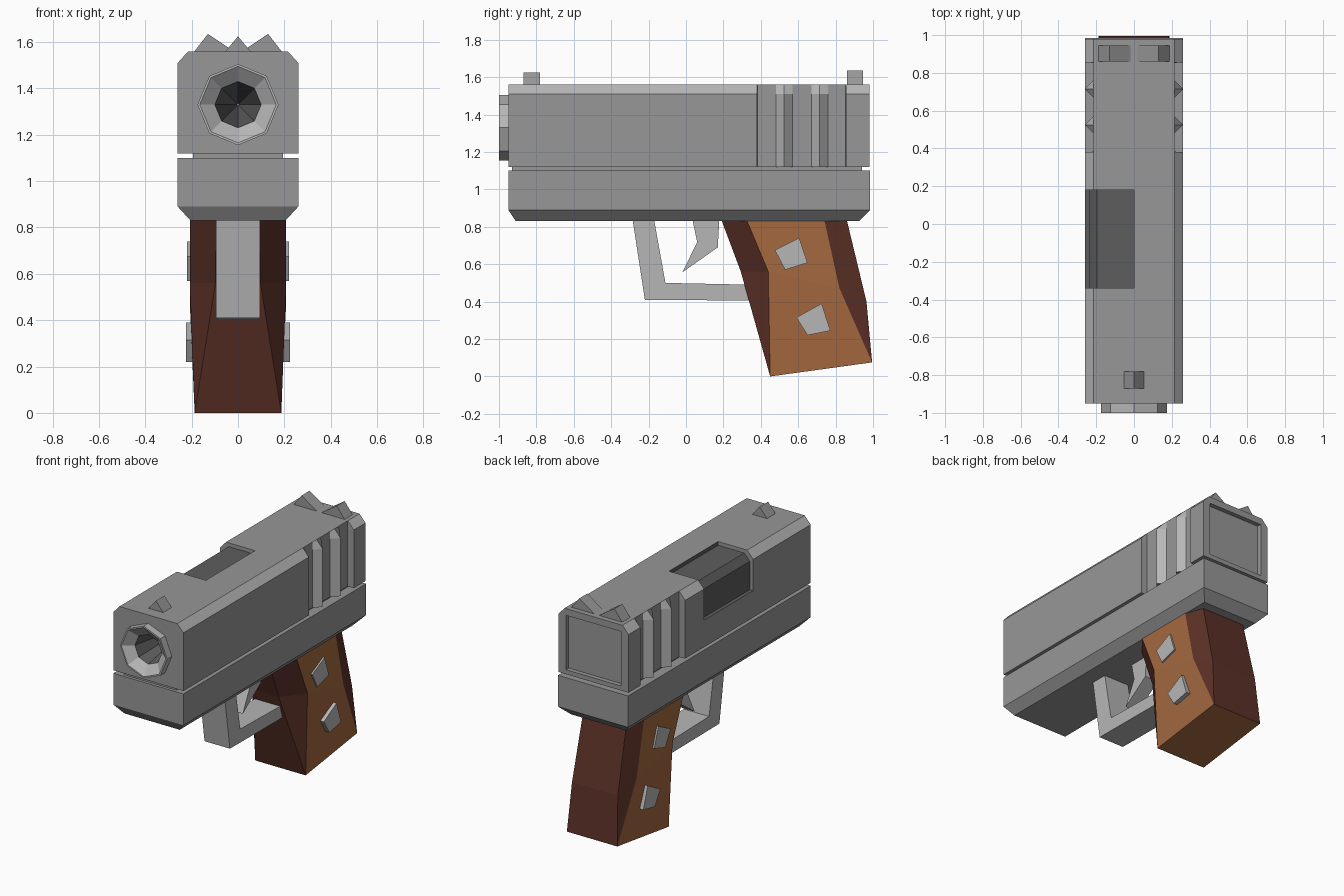
import bpy, bmesh, math

if "Cube" in bpy.data.objects:
    bpy.data.objects.remove(bpy.data.objects["Cube"])

def mat(name, r, g, b):
    m = bpy.data.materials.new(name)
    m.diffuse_color = (r, g, b, 1)
    m.use_nodes = True
    m.node_tree.nodes["Principled BSDF"].inputs["Base Color"].default_value = m.diffuse_color
    return m

STEEL = mat("steel", 0.31, 0.31, 0.31)
LIGHT = mat("light steel", 0.47, 0.47, 0.47)
DARK = mat("dark steel", 0.11, 0.11, 0.11)
WOOD = mat("orange wood", 0.37, 0.14, 0.05)
DARK_WOOD = mat("dark wood", 0.105, 0.03, 0.02)


def loft(name, rings, mats, column=None, caps=(0, 0), capped=True):
    """Join rings of points into a solid; column(i) picks the material of strip i."""
    bm = bmesh.new()
    vs = [[bm.verts.new(p) for p in ring] for ring in rings]
    n = len(rings[0])
    for a, b in zip(vs, vs[1:]):
        for i in range(n):
            j = (i + 1) % n
            f = bm.faces.new((a[i], a[j], b[j], b[i]))
            f.material_index = column(i) if column else 0
    if capped:
        for ring, m in zip((vs[0], vs[-1]), caps):
            bm.faces.new(ring).material_index = m
    bmesh.ops.remove_doubles(bm, verts=bm.verts, dist=1e-4)
    bmesh.ops.recalc_face_normals(bm, faces=bm.faces)
    me = bpy.data.meshes.new(name)
    bm.to_mesh(me)
    bm.free()
    for m in mats:
        me.materials.append(m)
    ob = bpy.data.objects.new(name, me)
    bpy.context.collection.objects.link(ob)
    return ob


def along_y(name, xz, y0, y1, mats, idx=0):
    return loft(name, [[(x, y, z) for x, z in xz] for y in (y0, y1)], mats,
                lambda i: idx, (idx, idx))


def along_x(name, yz, x0, x1, mats):
    return loft(name, [[(x, y, z) for y, z in yz] for x in (x0, x1)], mats)


def circle(y, r, z=1.33, n=8):
    return [(r * math.cos(math.tau * i / n), y, z + r * math.sin(math.tau * i / n))
            for i in range(n)]


def cut(ob, cutter):
    mod = ob.modifiers.new("cut", 'BOOLEAN')
    mod.operation = 'DIFFERENCE'
    mod.solver = 'EXACT'
    mod.object = cutter
    cutter.hide_render = True
    bpy.context.view_layer.objects.active = ob
    bpy.ops.object.modifier_apply(modifier=mod.name)
    bpy.data.objects.remove(cutter)


# Slide: chamfered section, narrowed at the rear with two grip ridges each side
def section(y, w):
    return [(w, y, 1.12), (w, y, 1.51), (.215, y, 1.56),
            (-.215, y, 1.56), (-w, y, 1.51), (-w, y, 1.12)]

W, N = .26, .215
stations = [(-.95, W), (.38, W), (.383, N), (.48, N), (.525, W), (.57, N),
            (.67, N), (.715, W), (.76, N), (.853, N), (.856, W), (.98, W)]
SLOTS = [STEEL, LIGHT, DARK]
slide = loft("slide", [section(y, w) for y, w in stations], SLOTS)

# Ejection port, leaving the dark chamber block standing inside
port = [(-.35, 1.30), (-.235, 1.30), (-.235, 1.49), (-.195, 1.535),
        (0, 1.535), (0, 1.7), (-.35, 1.7)]
cut(slide, along_y("port_cutter", port, -.34, .18, SLOTS, 2))
# Bore
cut(slide, loft("bore_cutter", [circle(-.97, .1), circle(-.95, .1), circle(-.5, .005)],
                SLOTS, lambda i: 2, (2, 2)))
# Recessed rear panel
panel = [(-.205, 1.15), (.205, 1.15), (.205, 1.515), (-.205, 1.515)]
cut(slide, along_y("panel_cutter", panel, .95, 1.1, SLOTS))
# Light chamfers and ridges, plain port end walls
for p in slide.data.polygons:
    nx, ny = abs(p.normal.x), abs(p.normal.y)
    if p.material_index == 2 and ny > .9:
        p.material_index = 0
    elif p.material_index == 0 and .3 < nx < .95:
        p.material_index = 1

# Muzzle ring with funnel mouth
prof = [(-.945, .175), (-1, .175), (-1, .165), (-.95, .1), (-.945, .1), (-.945, .175)]
loft("muzzle", [circle(y, r) for y, r in prof], [LIGHT], capped=False)

# Sights
along_y("front_sight", [(-.058, 1.555), (.058, 1.555), (0, 1.625)], -.87, -.78, [STEEL])
for s, side in ((-1, "left"), (1, "right")):
    along_y("rear_sight_" + side,
            [(s * .192, 1.555), (s * .13, 1.635), (s * .01, 1.555)], .86, .945, [STEEL])


# Frame with chamfered underside, and the rail in the gap
def rect(x, y0, y1, z):
    return [(-x, y0, z), (x, y0, z), (x, y1, z), (-x, y1, z)]

loft("frame", [rect(.205, -.91, .925, .83), rect(.26, -.95, .985, .89),
               rect(.26, -.95, .985, 1.10)], [STEEL])
loft("rail", [rect(.195, -.93, .94, 1.095), rect(.195, -.93, .94, 1.125)], [STEEL])

# Trigger guard and trigger
along_x("trigger_guard", [(-.285, .835), (-.22, .41), (.40, .405), (.37, .49),
                          (-.11, .50), (-.17, .835)], -.094, .094, [LIGHT])
along_x("trigger", [(.035, .835), (.06, .718), (-.02, .556), (.17, .69), (.178, .835)],
        -.05, .05, [LIGHT])


# Grip: eight-sided at the top, running out to four corners at the base
def grip_ring(w, wf, wb, front, side_front, side_back, back):
    half = [(wf, *front), (w, *side_front), (w, *side_back), (wb, *back)]
    return half + [(-x, y, z) for x, y, z in reversed(half)]

loft("grip", [
    grip_ring(.207, .095, .16, (.19, .835), (.325, .835), (.74, .835), (.86, .835)),
    grip_ring(.208, .097, .17, (.293, .56), (.44, .56), (.82, .473), (.965, .40)),
    grip_ring(.187, .187, .187, (.45, 0), (.45, 0), (.995, .075), (.995, .075))],
    [DARK_WOOD, WOOD], lambda i: 1 if i in (1, 5) else 0, (0, 1))

# Grip plates, mirrored
upper = [(.475, .675), (.605, .74), (.65, .608), (.53, .57)]
lower = [(.59, .315), (.725, .39), (.772, .245), (.65, .22)]
for s, side in ((-1, "left"), (1, "right")):
    along_x("upper_plate_" + side, upper, s * .19, s * .219, [LIGHT])
    along_x("lower_plate_" + side, lower, s * .18, s * .224, [LIGHT])
